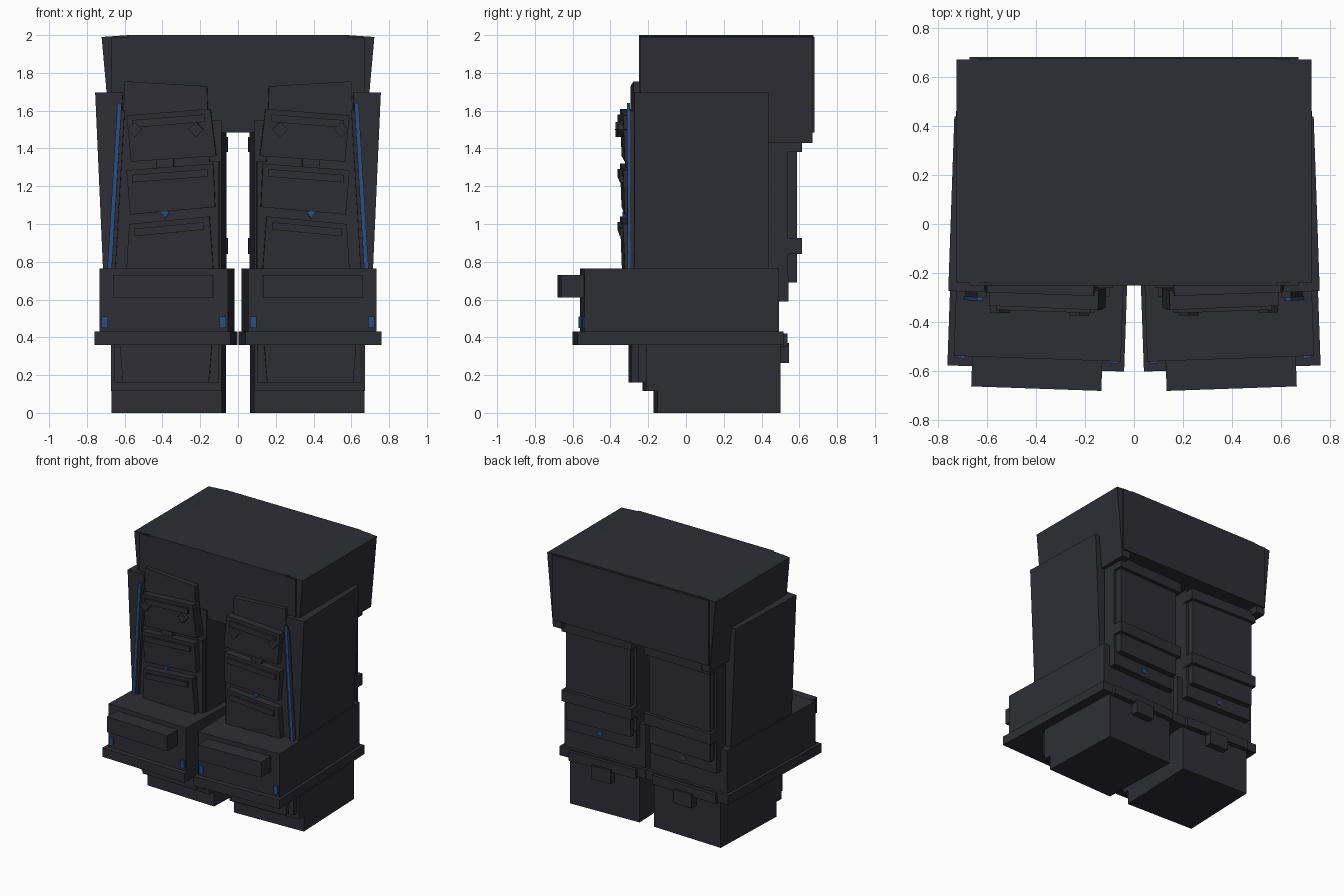
import bpy, bmesh, math
from mathutils import Matrix, Vector

cube = bpy.data.objects.get("Cube")
if cube:
    bpy.data.objects.remove(cube)


def material(name, rgb):
    m = bpy.data.materials.new(name)
    m.use_nodes = True
    m.diffuse_color = (*rgb, 1)
    m.node_tree.nodes["Principled BSDF"].inputs["Base Color"].default_value = (*rgb, 1)
    return m


DARK = material("charcoal", (0.027, 0.027, 0.037))
BLUE = material("blue_light", (0.025, 0.075, 0.22))

# Each tower is turned slightly about its own vertical axis
PIVOT = Vector((0.4, -0.3, 0))
YAW = Matrix.Translation(PIVOT) @ Matrix.Rotation(math.radians(2), 4, 'Z') @ Matrix.Translation(-PIVOT)


def prism(name, outline, y0, y1, mat=DARK, matrix=Matrix(), shear=0):
    """Extrude an x-z outline from y0 to y1; shear leans it along y by height."""
    bm = bmesh.new()
    base = min(z for x, z in outline)
    rings = [[bm.verts.new(matrix @ Vector((x, y + shear * (z - base), z))) for x, z in outline]
             for y in (y0, y1)]
    bm.faces.new(rings[0])
    bm.faces.new(rings[1][::-1])
    n = len(outline)
    for i in range(n):
        j = (i + 1) % n
        bm.faces.new((rings[0][j], rings[0][i], rings[1][i], rings[1][j]))
    bmesh.ops.recalc_face_normals(bm, faces=bm.faces)
    mesh = bpy.data.meshes.new(name)
    bm.to_mesh(mesh)
    bm.free()
    mesh.materials.append(mat)
    obj = bpy.data.objects.new(name, mesh)
    bpy.context.collection.objects.link(obj)
    return obj


def rect(x0, x1, z0, z1):
    return [(x0, z0), (x1, z0), (x1, z1), (x0, z1)]


def pair(name, outline, y0, y1, mat=DARK, shear=0):
    """Left part and its mirror on the right."""
    for side, s in (("left", 1), ("right", -1)):
        prism(f"{side}_{name}", outline, y0, y1, mat,
              Matrix.Diagonal((s, 1, 1, 1)) @ YAW, shear)


# Foot block, stepped out towards the top
pair("foot", rect(0.09, 0.675, 0, 0.12), -0.16, 0.49)
pair("foot_upper", rect(0.09, 0.675, 0.115, 0.4), -0.22, 0.49)
pair("foot_frame", rect(0.105, 0.655, 0.16, 0.4), -0.26, 0)
pair("foot_panel", [(0.155, 0.16), (0.61, 0.16), (0.63, 0.4), (0.135, 0.4)], -0.295, 0)
pair("foot_back_catch", rect(0.3, 0.46, 0.265, 0.37), 0.4, 0.545)

# Skirt, lower housing and its front block
pair("skirt", rect(0.03, 0.75, 0.36, 0.43), -0.588, 0.505)
pair("skirt_back_rail", rect(0.1, 0.66, 0.35, 0.42), 0.4, 0.53)
pair("housing", rect(0.045, 0.725, 0.43, 0.765), -0.548, 0.482)
pair("front_block", rect(0.12, 0.65, 0.61, 0.73), -0.67, -0.5)
for i, x in enumerate((0.055, 0.68)):
    pair(f"corner_light_{i}", rect(x, x + 0.033, 0.45, 0.51), -0.557, -0.54, BLUE)

# Tower body with stepped back
pair("tower", rect(0.09, 0.67, 0.7, 1.55), -0.25, 0.53)
pair("back_lower_plate", rect(0.09, 0.67, 0.59, 0.72), 0.4, 0.535)
pair("back_plate", rect(0.11, 0.65, 0.69, 1.43), 0.5, 0.58)
pair("back_ridge_low", rect(0.085, 0.67, 0.84, 0.925), 0.5, 0.605)
pair("back_ridge_top", rect(0.085, 0.67, 1.38, 1.46), 0.5, 0.605)
pair("back_light", rect(0.37, 0.4, 0.62, 0.65), 0.53, 0.541, BLUE)

# Front panel behind the armour plates
pair("chest_panel", [(0.13, 0.75), (0.65, 0.75), (0.6, 1.755), (0.165, 1.73)], -0.285, -0.2)
pair("inner_post", rect(0.1, 0.15, 0.75, 1.33), -0.285, -0.2)

# Three tilted armour plates, each with a lip
plates = {
    "top": [(0.115, 1.36), (0.565, 1.33), (0.59, 1.575), (0.145, 1.61)],
    "middle": [(0.12, 1.09), (0.57, 1.05), (0.59, 1.285), (0.13, 1.32)],
    "bottom": [(0.13, 0.76), (0.59, 0.76), (0.575, 1.0), (0.15, 1.04)],
}
for name, quad in plates.items():
    pair(f"{name}_plate", quad, -0.33, -0.25, shear=-0.04)
    (lx, lz), (rx, rz) = quad[3], quad[2]
    lip = [(lx + 0.03, lz - 0.07), (rx - 0.03, rz - 0.065), (rx - 0.03, rz - 0.025), (lx + 0.03, lz - 0.03)]
    pair(f"{name}_plate_lip", lip, -0.355, -0.3)
for i, x in enumerate((0.22, 0.545)):
    pair(f"stud_{i}", [(x - 0.04, 1.5), (x, 1.46), (x + 0.04, 1.5), (x, 1.54)], -0.367, -0.3)
pair("plate_light", [(0.36, 1.065), (0.385, 1.03), (0.41, 1.065)], -0.335, -0.28, BLUE)
pair("plate_hinge", rect(0.34, 0.43, 1.3, 1.345), -0.32, -0.25)

# Outer shield, flaring upward, with a light strip along its front
pair("side_shield", [(0.655, 0.75), (0.715, 0.75), (0.757, 1.695), (0.61, 1.70)], -0.285, 0.425)
pair("light_strip", [(0.668, 0.75), (0.692, 0.75), (0.638, 1.64), (0.615, 1.64)], -0.32, -0.305, BLUE)
pair("strip_backing", [(0.65, 0.75), (0.69, 0.75), (0.64, 1.6), (0.6, 1.6)], -0.307, -0.25)

# Top block bridging both towers, with flared cheeks
prism("top_block", rect(-0.67, 0.67, 1.485, 1.99), -0.25, 0.68)
prism("top_lid", rect(-0.58, 0.58, 1.98, 2.0), -0.25, 0.675)
for side, s in (("left", 1), ("right", -1)):
    cheek = [(0.6, 1.43), (0.672, 1.43), (0.722, 1.99), (0.58, 2.0)]
    prism(f"{side}_cheek", cheek, -0.24, 0.67, DARK, Matrix.Diagonal((s, 1, 1, 1)))
